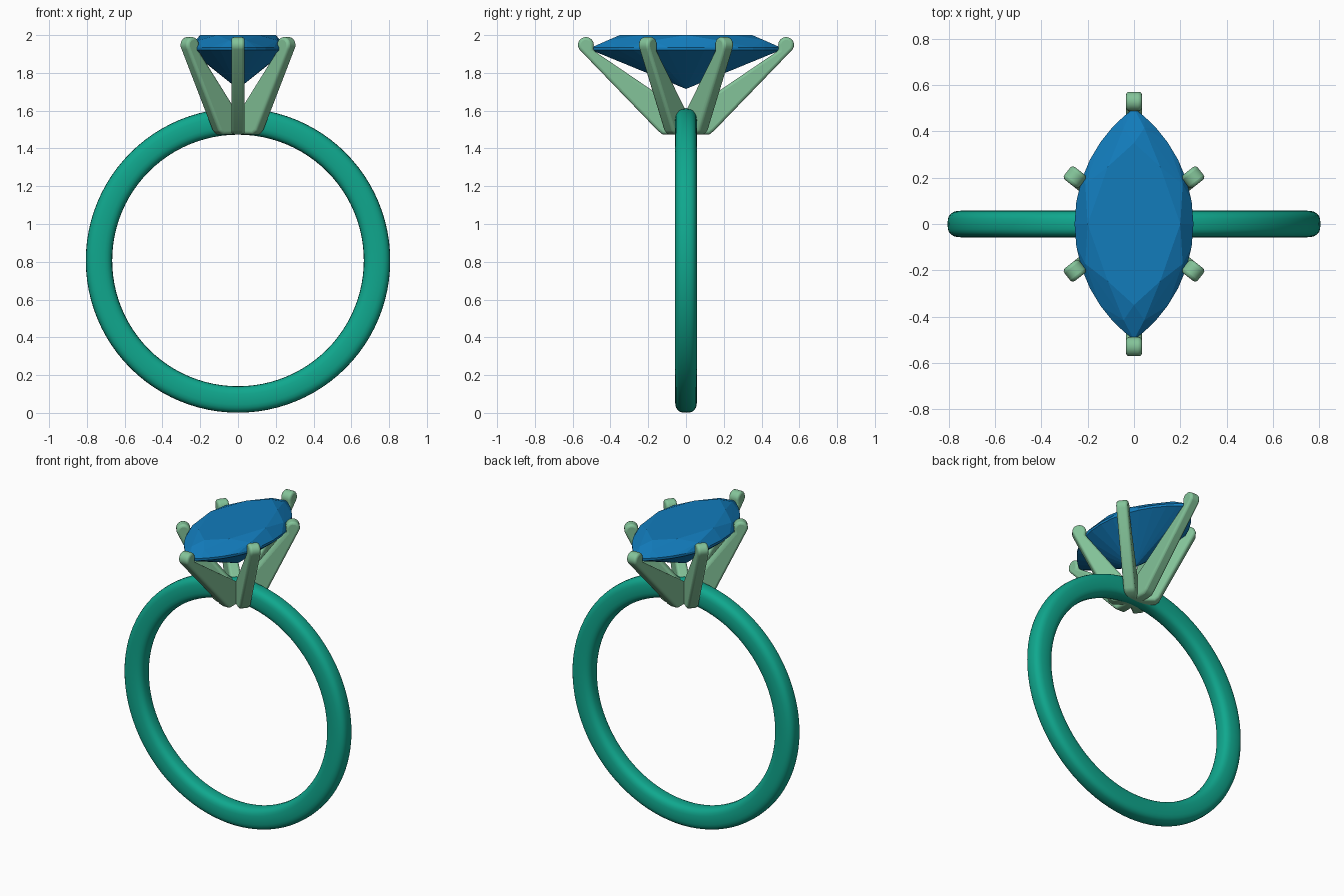
import bpy, bmesh
from math import sin, cos, pi, atan2, sqrt, copysign, radians, hypot

if "Cube" in bpy.data.objects:
    bpy.data.objects.remove(bpy.data.objects["Cube"])


def material(name, col):
    m = bpy.data.materials.new(name)
    m.diffuse_color = (*col, 1)
    m.use_nodes = True
    m.node_tree.nodes["Principled BSDF"].inputs["Base Color"].default_value = m.diffuse_color
    return m


def finish(name, bm, mat, smooth=None):
    bmesh.ops.recalc_face_normals(bm, faces=bm.faces)
    me = bpy.data.meshes.new(name)
    bm.to_mesh(me)
    bm.free()
    ob = bpy.data.objects.new(name, me)
    bpy.context.collection.objects.link(ob)
    me.materials.append(mat)
    bpy.ops.object.select_all(action='DESELECT')
    ob.select_set(True)
    bpy.context.view_layer.objects.active = ob
    if smooth:
        bpy.ops.object.shade_smooth_by_angle(angle=radians(smooth))
    return ob


teal = material("band_teal", (0.005, 0.39, 0.27))
green = material("prong_green", (0.23, 0.55, 0.32))
blue = material("gem_blue", (0.006, 0.2, 0.5))

# Band: rounded-square section swept round the finger hole
CZ, SEG, SIDES = 0.807, 96, 24
bm = bmesh.new()
rings = []
for i in range(SEG):
    a = 2 * pi * i / SEG
    ring = []
    for j in range(SIDES):
        t = 2 * pi * j / SIDES
        c, s = cos(t), sin(t)
        r = 0.736 + 0.070 * copysign(abs(c) ** 0.7, c)
        y = 0.058 * copysign(abs(s) ** 0.7, s)
        ring.append(bm.verts.new((r * cos(a), y, CZ + r * sin(a))))
    rings.append(ring)
for i in range(SEG):
    p, q = rings[i], rings[(i + 1) % SEG]
    for j in range(SIDES):
        k = (j + 1) % SIDES
        bm.faces.new((p[j], p[k], q[k], q[j]))
finish("band", bm, teal, 60)


# Prongs: tapered profile with a round tip, extruded sideways
def prong(name, angle, tip):
    prof = [(0, 1.475), (0.125, 1.475), (0.15, 1.495)]
    prof += [(tip - 0.042 + 0.042 * cos(t), 1.948 + 0.042 * sin(t))
             for t in [radians(-35 + 215 * k / 10) for k in range(11)]]
    prof += [(tip - 0.08, 1.92), (0.05, 1.62), (0, 1.59)]
    bm = bmesh.new()
    d, n = (cos(angle), sin(angle)), (-sin(angle), cos(angle))
    w = 0.035
    lo, hi = [[bm.verts.new((r * d[0] + s * n[0], r * d[1] + s * n[1], z))
               for r, z in prof] for s in (-w, w)]
    bm.faces.new(lo)
    bm.faces.new(hi[::-1])
    for i in range(len(prof)):
        k = (i + 1) % len(prof)
        bm.faces.new((lo[i], hi[i], hi[k], lo[k]))
    ob = finish(name, bm, green)
    b = ob.modifiers.new("round_edges", 'BEVEL')
    b.width, b.segments = 0.015, 3
    b.limit_method, b.angle_limit = 'ANGLE', radians(50)
    bpy.ops.object.shade_smooth_by_angle(angle=radians(40))


for sy, end in ((1, "back"), (-1, "front")):
    prong(end + "_end_prong", sy * pi / 2, 0.572)
    for sx, side in ((1, "right"), (-1, "left")):
        prong(f"{end}_{side}_prong", atan2(sy * 0.203, sx * 0.257), 0.368)


# Gem: marquise outline rings at each facet level, joined as a convex hull
def marquise(scale_x, scale_y, z, count, shift=0.0):
    hw, hl = 0.257, 0.50
    R = (hw * hw + hl * hl) / (2 * hw)
    pts = []
    for i in range(count):
        t = 2 * pi * (i + shift) / count
        y = hl * sin(t)
        x = sqrt(max(R * R - y * y, 0)) - (R - hw)
        c = cos(t)
        pts.append((scale_x * (copysign(x, c) if abs(c) > 1e-6 else 0),
                    scale_y * y, z))
    return pts


bm = bmesh.new()
levels = (marquise(0.78, 0.70, 2.0, 8)             # table
          + marquise(0.93, 0.90, 1.972, 8, 0.5)    # crown kites
          + marquise(1, 1, 1.935, 32) + marquise(1, 1, 1.920, 32)  # girdle
          + marquise(0.40, 0.40, 1.805, 8, 0.5)    # pavilion
          + [(0, 0, 1.715)])
for p in levels:
    bm.verts.new(p)
bmesh.ops.remove_doubles(bm, verts=bm.verts, dist=1e-4)
res = bmesh.ops.convex_hull(bm, input=bm.verts)
junk = [v for v in bm.verts if not v.link_faces]
bmesh.ops.delete(bm, geom=junk, context='VERTS')
bmesh.ops.dissolve_limit(bm, angle_limit=radians(1), verts=bm.verts, edges=bm.edges)
finish("marquise_gem", bm, blue)
